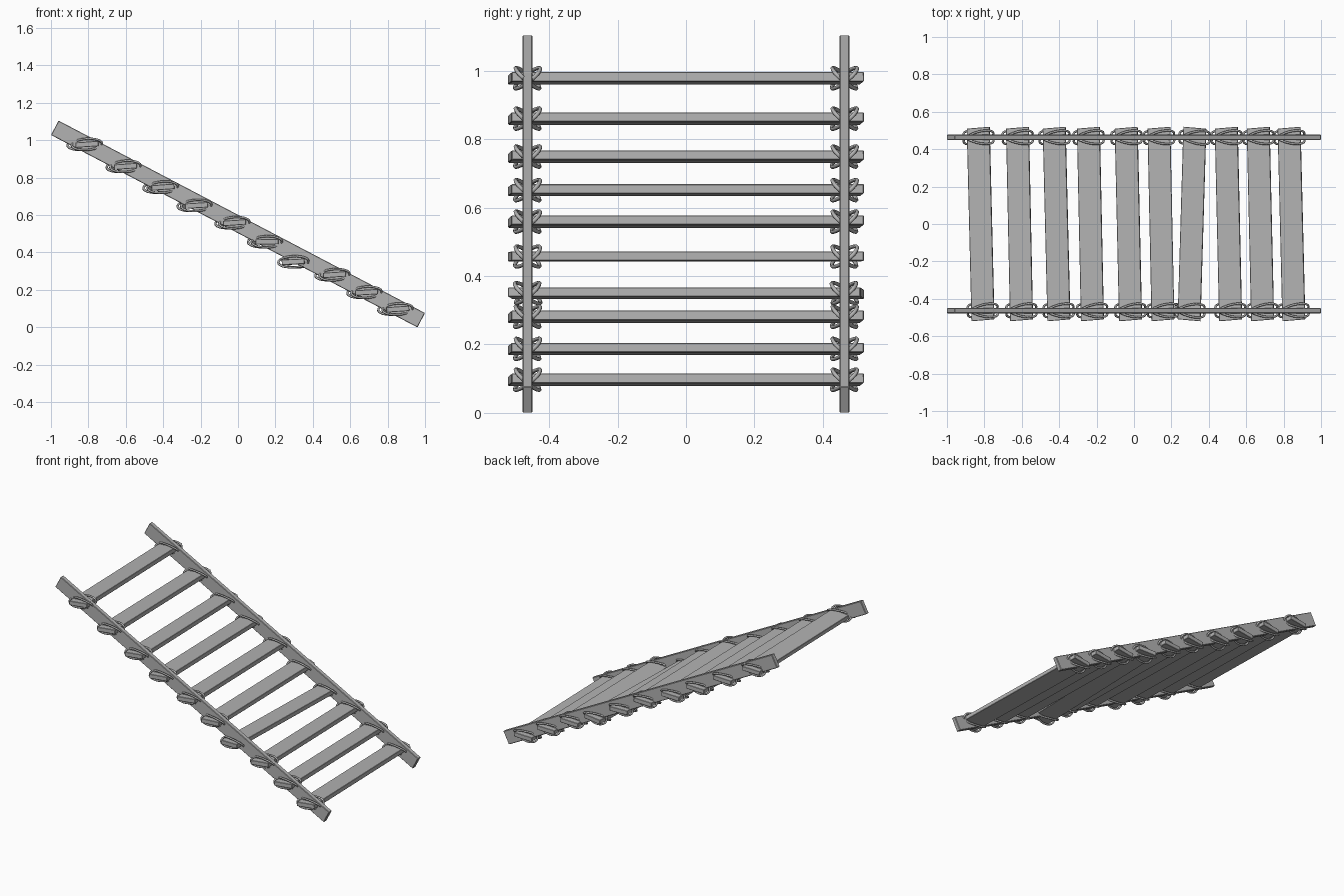
import bpy, math
from mathutils import Matrix

if "Cube" in bpy.data.objects:
    bpy.data.objects.remove(bpy.data.objects["Cube"])

grey = bpy.data.materials.new("weathered grey")
grey.diffuse_color = (0.45, 0.45, 0.45, 1)
grey.use_nodes = True
grey.node_tree.nodes["Principled BSDF"].inputs["Base Color"].default_value = grey.diffuse_color


def box(name, size, matrix, shear=0.0, bevel=0.003):
    """Bevelled plank with optionally slanted ends."""
    bpy.ops.mesh.primitive_cube_add(size=1)
    ob = bpy.context.object
    ob.name = name
    for v in ob.data.vertices:
        v.co = [c * s for c, s in zip(v.co, size)]
        v.co.y += shear * v.co.x
    ob.matrix_world = matrix
    ob.data.materials.append(grey)
    mod = ob.modifiers.new("soft edges", 'BEVEL')
    mod.width = bevel
    mod.segments = 1
    return ob


def rope_loop(name, matrix, side):
    """Closed rope ring passing diagonally around a step."""
    curve = bpy.data.curves.new(name, 'CURVE')
    curve.dimensions = '3D'
    curve.bevel_depth = 0.006
    curve.bevel_resolution = 1
    n = 24
    spline = curve.splines.new('POLY')
    spline.points.add(n - 1)
    spline.use_cyclic_u = True
    for i, p in enumerate(spline.points):
        t = 2 * math.pi * i / n
        c, s = math.cos(t), math.sin(t)
        p.co = (0.081 * c, side * (0.03 * s + 0.02 * c), 0.030 * s, 1)
    ob = bpy.data.objects.new(name, curve)
    bpy.context.collection.objects.link(ob)
    ob.matrix_world = matrix
    curve.materials.append(grey)


RAIL_Y = 0.463
SLOPE = math.radians(27.7)

# Two sloping side rails
for label, y in (("front", -RAIL_Y), ("back", RAIL_Y)):
    m = Matrix.Translation((0, y, 0.552)) @ Matrix.Rotation(SLOPE, 4, 'Y')
    box(label + "_rail", (2.213, 0.029, 0.087), m)

# Steps: x, z, yaw in degrees, roll in degrees
steps = [(-0.82, 0.978, 1.4, 4), (-0.612, 0.86, 1.2, 4),
         (-0.414, 0.749, 1.4, 4), (-0.233, 0.651, 1.2, 3.5),
         (-0.03, 0.559, 1.3, 4), (0.144, 0.457, 1.2, 1),
         (0.31, 0.35, -1.7, 3), (0.505, 0.281, 1.3, 4),
         (0.676, 0.187, 1.3, 3.5), (0.842, 0.097, 1.4, 4)]

for i, (x, z, yaw, roll) in enumerate(steps, 1):
    turn = (Matrix.Translation((x, 0, z))
            @ Matrix.Rotation(math.radians(yaw), 4, 'Z')
            @ Matrix.Rotation(math.radians(-roll), 4, 'Y'))
    box(f"step_{i}", (0.122, 1.03, 0.028), turn,
        shear=math.copysign(0.06, yaw), bevel=0.002)
    # Crossed rope lashings where the step meets each rail
    for label, y in (("front", -RAIL_Y), ("back", RAIL_Y)):
        joint = turn @ Matrix.Translation((0, y, 0))
        for side in (-1, 1):
            rope_loop(f"{label}_lashing_{i}_{'a' if side < 0 else 'b'}", joint, side)
